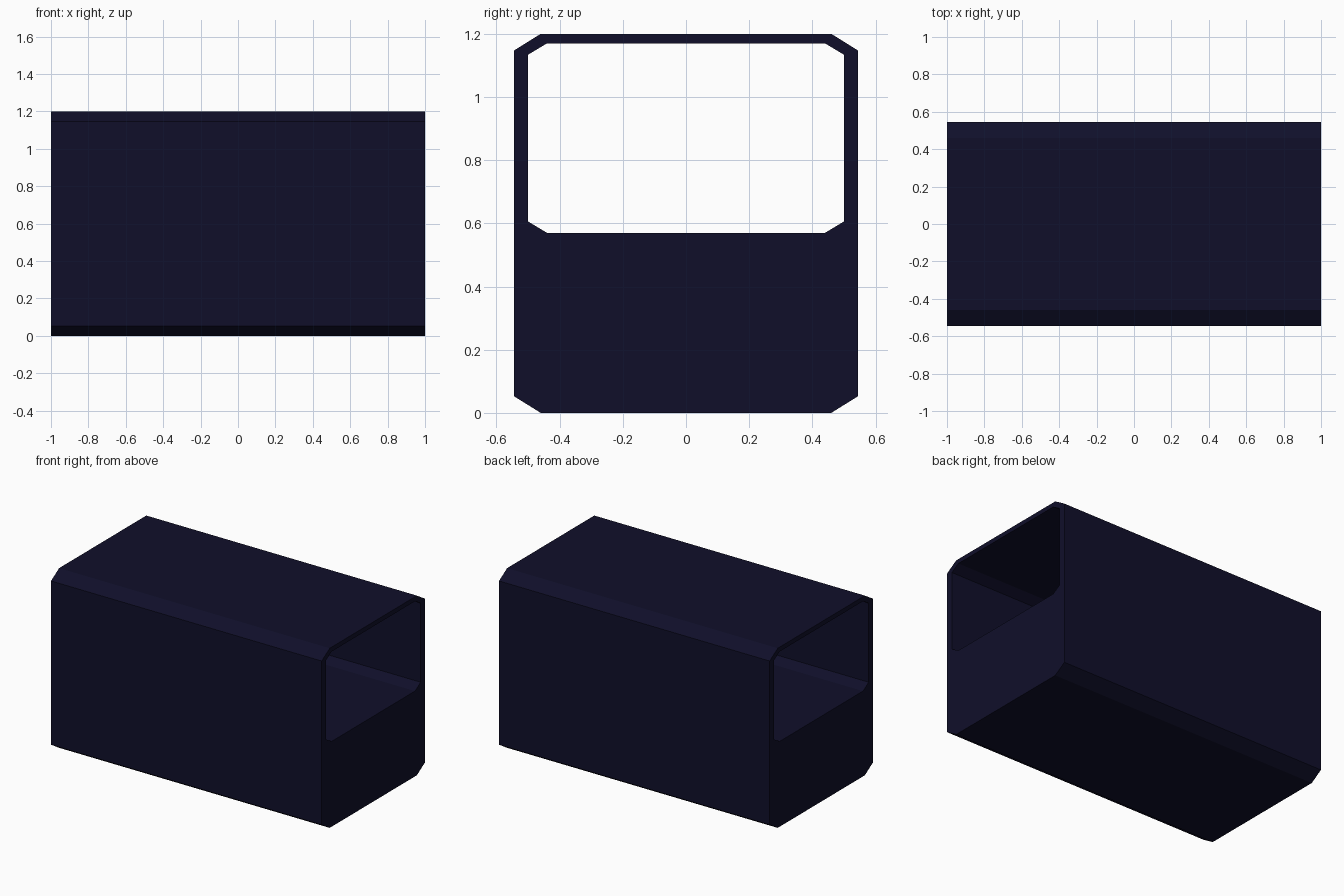
import bpy
import bmesh

if "Cube" in bpy.data.objects:
    bpy.data.objects.remove(bpy.data.objects["Cube"])

LENGTH = 2.0


def octagon(half_w, z0, z1, cut_y, cut_z):
    """Chamfered rectangle in the y/z plane, counter-clockwise."""
    right = [(half_w - cut_y, z0), (half_w, z0 + cut_z),
             (half_w, z1 - cut_z), (half_w - cut_y, z1)]
    return right + [(-y, z) for y, z in reversed(right)]


outer = octagon(0.545, 0.0, 1.2, 0.085, 0.053)
inner = octagon(0.5, 0.57, 1.17, 0.06, 0.036)

# Tunnel housing: outer and inner skins joined by rims at both ends
bm = bmesh.new()


def ring(profile, x):
    return [bm.verts.new((x, y, z)) for y, z in profile]


def bridge(a, b):
    n = len(a)
    for i in range(n):
        j = (i + 1) % n
        bm.faces.new((a[i], a[j], b[j], b[i]))


outer_left, outer_right = ring(outer, -LENGTH / 2), ring(outer, LENGTH / 2)
inner_left, inner_right = ring(inner, -LENGTH / 2), ring(inner, LENGTH / 2)
bridge(outer_left, outer_right)
bridge(outer_right, inner_right)
bridge(inner_right, inner_left)
bridge(inner_left, outer_left)
bmesh.ops.recalc_face_normals(bm, faces=bm.faces)

mesh = bpy.data.meshes.new("tunnel_housing")
bm.to_mesh(mesh)
bm.free()
housing = bpy.data.objects.new("tunnel_housing", mesh)
bpy.context.collection.objects.link(housing)

# Dark navy finish
navy = bpy.data.materials.new("dark_navy")
navy.diffuse_color = (0.005, 0.0047, 0.023, 1.0)
navy.use_nodes = True
navy.node_tree.nodes["Principled BSDF"].inputs["Base Color"].default_value = navy.diffuse_color
mesh.materials.append(navy)
